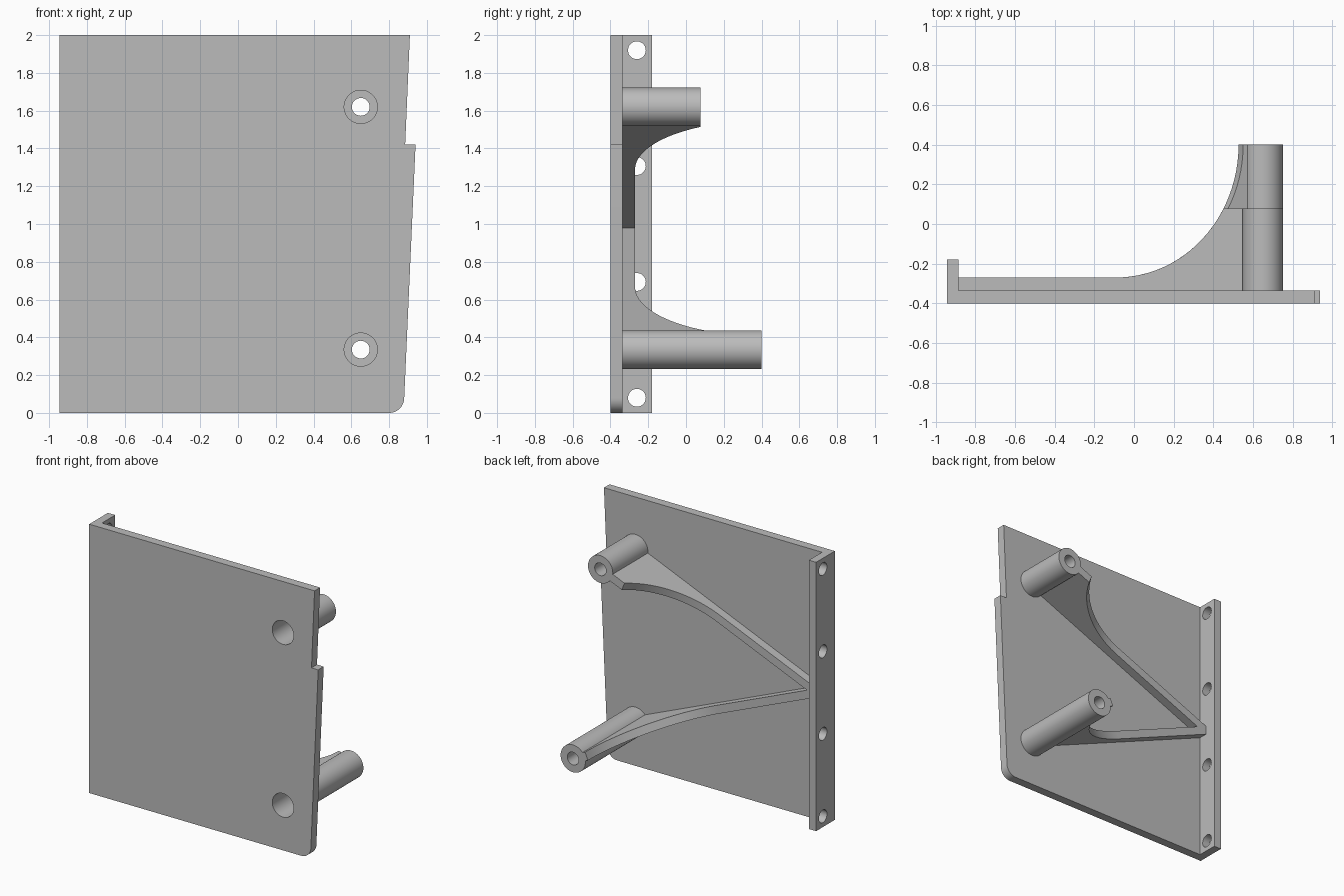
import bpy, bmesh, math
from mathutils import Matrix, Vector

cube = bpy.data.objects.get("Cube")
if cube:
    bpy.data.objects.remove(cube)

grey = bpy.data.materials.new("light_grey")
grey.use_nodes = True
colour = (0.5, 0.5, 0.5, 1)
grey.diffuse_color = colour
grey.node_tree.nodes["Principled BSDF"].inputs["Base Color"].default_value = colour

FRONT, BACK = -0.4, -0.335          # plate faces
LEFT, INNER = -0.945, -0.885        # flange faces
BOSS_X, MID_Z, BOSS_DZ = 0.65, 0.9775, 0.6425
BORE, COUNTERBORE, BOSS_R = 0.047, 0.088, 0.102


def finish(name, bm):
    bmesh.ops.recalc_face_normals(bm, faces=bm.faces)
    mesh = bpy.data.meshes.new(name)
    bm.to_mesh(mesh)
    bm.free()
    mesh.materials.append(grey)
    obj = bpy.data.objects.new(name, mesh)
    bpy.context.collection.objects.link(obj)
    return obj


def activate(obj):
    bpy.ops.object.select_all(action='DESELECT')
    obj.select_set(True)
    bpy.context.view_layer.objects.active = obj


def smooth(obj):
    activate(obj)
    bpy.ops.object.shade_smooth_by_angle(angle=math.radians(30))


def prism(name, points, depth):
    """Extrude a closed 3D outline along the depth vector."""
    bm = bmesh.new()
    face = bm.faces.new([bm.verts.new(p) for p in points])
    new = bmesh.ops.extrude_face_region(bm, geom=[face])["geom"]
    # the extrusion keeps the starting face as the near cap
    bmesh.ops.translate(bm, vec=depth,
                        verts=[v for v in new if isinstance(v, bmesh.types.BMVert)])
    return finish(name, bm)


def drill(target, centre, axis, radius, length):
    """Cut a round hole through the target."""
    bm = bmesh.new()
    turn = Vector((0, 0, 1)).rotation_difference(Vector(axis)).to_matrix().to_4x4()
    bmesh.ops.create_cone(bm, cap_ends=True, segments=48, radius1=radius,
                          radius2=radius, depth=length,
                          matrix=Matrix.Translation(centre) @ turn)
    cutter = finish("hole_cutter", bm)
    cutter.hide_render = True
    mod = target.modifiers.new("hole", 'BOOLEAN')
    mod.operation, mod.solver, mod.object = 'DIFFERENCE', 'EXACT', cutter
    activate(target)
    bpy.ops.object.modifier_apply(modifier=mod.name)
    bpy.data.objects.remove(cutter)


# Front plate with a rounded lower corner and a stepped slanting edge
corner = [(0.8 + 0.08 * math.sin(a), 0.08 - 0.08 * math.cos(a))
          for a in [math.pi / 2 * i / 12 for i in range(13)]]
outline = [(LEFT, 0)] + corner + [(0.94, 1.42), (0.885, 1.42), (0.91, 2), (LEFT, 2)]
plate = prism("front_plate", [(x, FRONT, z) for x, z in outline],
              Vector((0, BACK - FRONT, 0)))
for side in (-1, 1):
    drill(plate, (BOSS_X, FRONT, MID_Z + side * BOSS_DZ), (0, 1, 0), COUNTERBORE, 0.4)
smooth(plate)

# Side flange with four screw holes
flange = prism("side_flange",
               [(LEFT, BACK, 0), (INNER, BACK, 0), (INNER, -0.18, 0), (LEFT, -0.18, 0)],
               Vector((0, 0, 2)))
for i in range(4):
    drill(flange, (LEFT, -0.26, 0.08 + i * 0.6133), (1, 0, 0), BORE, 0.4)
smooth(flange)


def boss(name, z, end):
    """Tube with a wide bore in front and a narrow bore at the back."""
    floor = end - 0.12
    profile = [(BOSS_R, BACK), (BOSS_R, end), (BORE, end), (BORE, floor),
               (COUNTERBORE, floor), (COUNTERBORE, BACK)]
    bm = bmesh.new()
    verts = [bm.verts.new((BOSS_X + r, y, z)) for r, y in profile]
    edges = [bm.edges.new((verts[i], verts[(i + 1) % len(verts)]))
             for i in range(len(verts))]
    bmesh.ops.spin(bm, geom=verts + edges, cent=(BOSS_X, 0, z), axis=(0, 1, 0),
                   angle=math.tau, steps=48)
    bmesh.ops.remove_doubles(bm, verts=bm.verts, dist=0.0005)
    smooth(finish(name, bm))


def rib(name, side, end):
    """Curved web running from a boss to the middle of the flange."""
    start = Vector((BOSS_X, 0, MID_Z + side * BOSS_DZ))
    along = (Vector((INNER, 0, MID_Z)) - start).normalized()
    across = Vector((-along.z, 0, along.x)) * 0.03
    radius, low = 0.67, -0.27
    # arc rises from the low edge to the height of the boss end
    top = math.asin(min(1, (low + radius - end) / radius))
    arc = [top + (math.pi / 2 - top) * i / 24 for i in range(25)]
    profile = [(0.092, BACK - 0.005), (0.092, end)]
    profile += [(0.79 - radius * math.cos(a), low + radius - radius * math.sin(a))
                for a in arc]
    profile += [(1.69, low), (1.69, BACK - 0.005)]
    points = [start + along * s + Vector((0, y, 0)) - across for s, y in profile]
    smooth(prism(name, points, across * 2))


# Two bosses of different length, each braced by a rib
for label, side, end in (("lower", -1, 0.4), ("upper", 1, 0.078)):
    boss(label + "_boss", MID_Z + side * BOSS_DZ, end)
    rib(label + "_rib", side, end)
